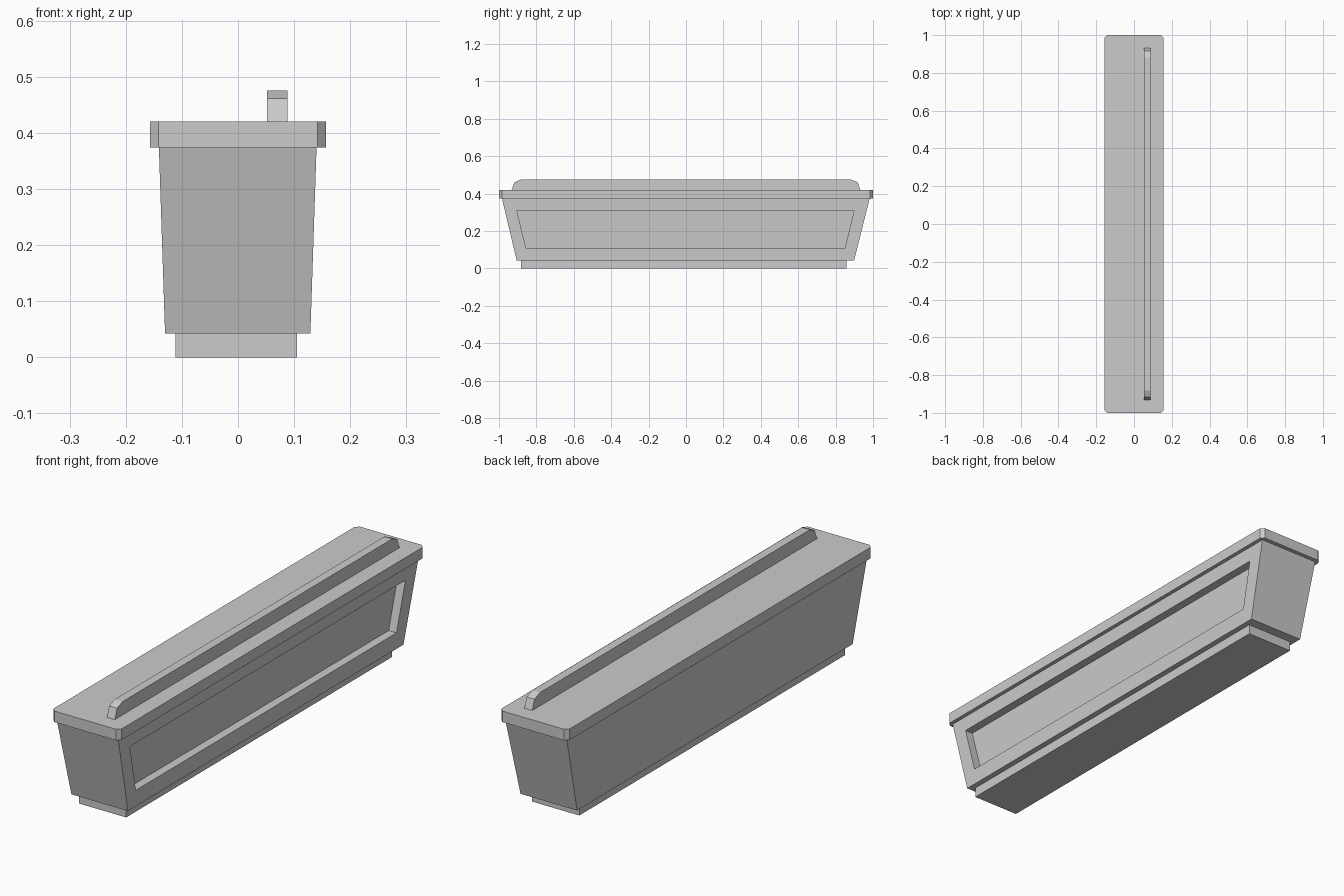
import bpy, bmesh
from mathutils import Vector

if "Cube" in bpy.data.objects:
    bpy.data.objects.remove(bpy.data.objects["Cube"])


def finish(name, bm):
    bmesh.ops.recalc_face_normals(bm, faces=bm.faces)
    mesh = bpy.data.meshes.new(name)
    bm.to_mesh(mesh)
    bm.free()
    obj = bpy.data.objects.new(name, mesh)
    bpy.context.collection.objects.link(obj)
    return obj


def rect(x0, x1, y0, y1):
    return [(x0, y0), (x1, y0), (x1, y1), (x0, y1)]


def loft(lower, upper):
    """Closed solid between two matching loops of 3D points."""
    bm = bmesh.new()
    a = [bm.verts.new(p) for p in lower]
    b = [bm.verts.new(p) for p in upper]
    bm.faces.new(a[::-1])
    bm.faces.new(b)
    n = len(a)
    for i in range(n):
        j = (i + 1) % n
        bm.faces.new((a[i], a[j], b[j], b[i]))
    bmesh.ops.recalc_face_normals(bm, faces=bm.faces)
    return bm


def at_z(loop, z):
    return [(x, y, z) for x, y in loop]


# Foot plinth
foot = rect(-0.111, 0.105, -0.882, 0.857)
finish("plinth", loft(at_z(foot, 0), at_z(foot, 0.042)))

# Tapered body with a sunken panel on the right side
Z0, Z1, X0, X1 = 0.042, 0.374, 0.129, 0.140
bm = loft(at_z(rect(-0.130, X0, -0.905, 0.899), Z0),
          at_z(rect(-0.141, X1, -0.984, 0.982), Z1))
side = max(bm.faces, key=lambda f: f.normal.x)
mid = (Z0 + Z1) / 2
bmesh.ops.inset_individual(bm, faces=[side], thickness=0.03)
for v in side.verts:
    high = v.co.z > mid
    z = 0.311 if high else 0.11
    half = 0.902 if high else 0.853
    y = half if v.co.y > 0 else -half
    v.co = Vector((X0 + (X1 - X0) * (z - Z0) / (Z1 - Z0), y - 0.003, z))
new = bmesh.ops.extrude_discrete_faces(bm, faces=[side])["faces"]
bmesh.ops.translate(bm, verts=new[0].verts[:], vec=(-0.036, 0, 0))
finish("body", bm)

# Lid slab with clipped corners
W, L, C = 0.1565, 1.0, 0.015
lid = []
for sx, sy in ((-1, -1), (1, -1), (1, 1), (-1, 1)):
    pair = [(sx * W, sy * (L - C)), (sx * (W - C), sy * L)]
    lid += pair if sx * sy > 0 else pair[::-1]
finish("lid", loft(at_z(lid, 0.374), at_z(lid, 0.42)))

# Raised rail running along the lid
half = [(0.932, 0.42), (0.917, 0.461), (0.882, 0.475)]
rail = half + [(-y, z) for y, z in reversed(half)]
finish("rail", loft([(0.052, y, z) for y, z in rail],
                    [(0.088, y, z) for y, z in rail]))
